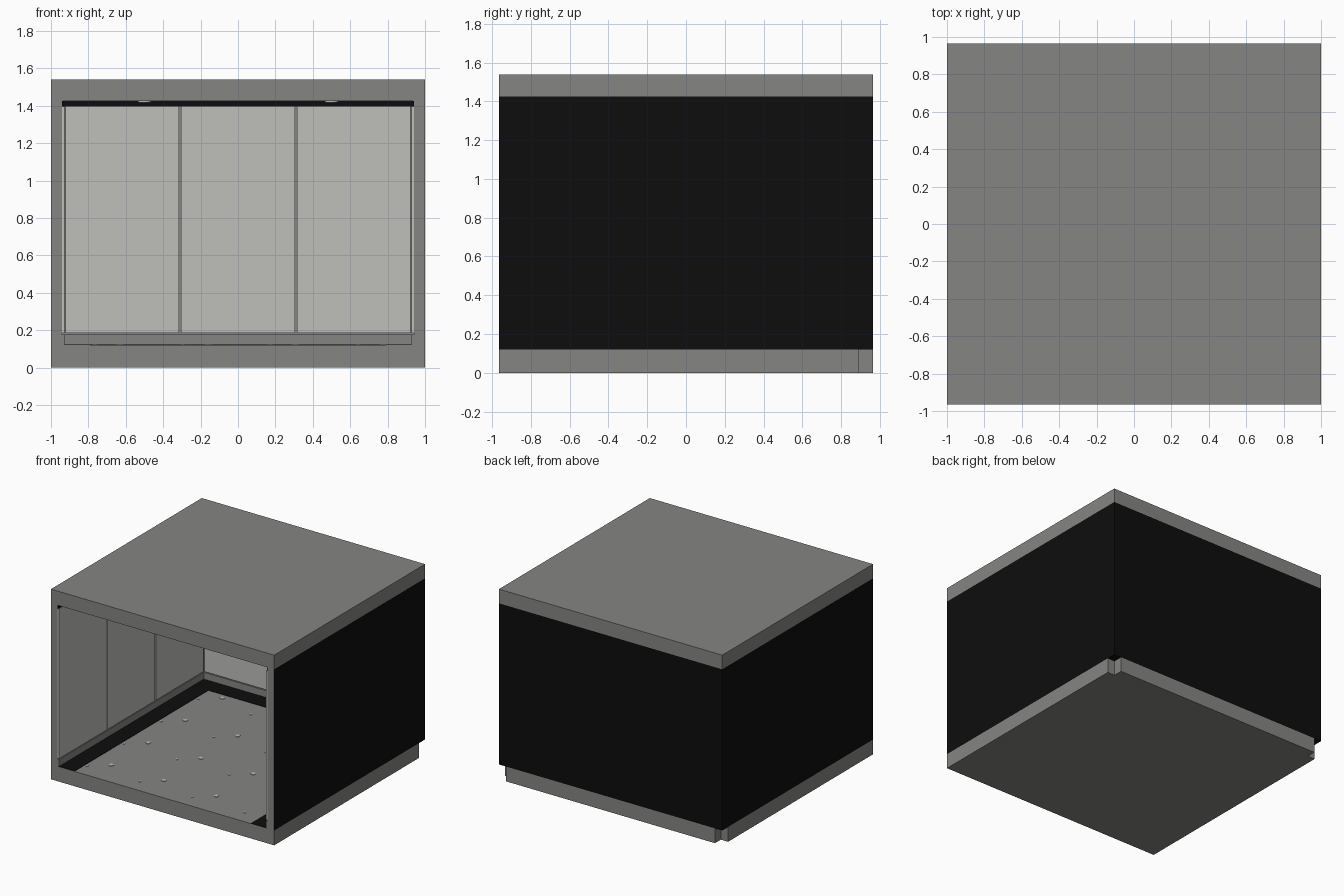
import bpy, bmesh, math, random
from mathutils import Matrix

if "Cube" in bpy.data.objects:
    bpy.data.objects.remove(bpy.data.objects["Cube"])

random.seed(4)


def mat(name, r, g, b):
    m = bpy.data.materials.new(name)
    m.diffuse_color = (r, g, b, 1)
    m.use_nodes = True
    m.node_tree.nodes["Principled BSDF"].inputs["Base Color"].default_value = m.diffuse_color
    return m


GREY = mat("concrete_grey", 0.235, 0.235, 0.225)
LIGHT = mat("pale_panel", 0.52, 0.53, 0.50)
BLACK = mat("black", 0.004, 0.004, 0.004)

X, Y, H = 1.0, 0.965, 1.54        # outer half sizes and height
IX, IY = 0.94, 0.90               # inner wall faces
Z0, Z1 = 0.12, 1.425              # floor and ceiling


def finish(name, bm, mats):
    me = bpy.data.meshes.new(name)
    bm.to_mesh(me)
    bm.free()
    for m in mats:
        me.materials.append(m)
    ob = bpy.data.objects.new(name, me)
    bpy.context.collection.objects.link(ob)
    return ob


def add_box(bm, x0, x1, y0, y1, z0, z1):
    mx = Matrix.Translation(((x0 + x1) / 2, (y0 + y1) / 2, (z0 + z1) / 2)) \
        @ Matrix.Diagonal((x1 - x0, y1 - y0, z1 - z0, 1))
    bmesh.ops.create_cube(bm, size=1, matrix=mx)


def boxes(name, items, *mats):
    bm = bmesh.new()
    for b in items:
        add_box(bm, *b)
    return finish(name, bm, mats)


def prism(name, outline, z0, z1, m):
    bm = bmesh.new()
    f = bm.faces.new([bm.verts.new((x, y, z0)) for x, y in outline])
    r = bmesh.ops.extrude_face_region(bm, geom=[f])
    for v in r["geom"]:
        if isinstance(v, bmesh.types.BMVert):
            v.co.z = z1
    bmesh.ops.recalc_face_normals(bm, faces=bm.faces)
    return finish(name, bm, [m])


# base slab with the two back corners notched out
nx, ny = 0.935, 0.89
prism("base_slab", [(-X, -Y), (X, -Y), (X, ny), (nx, ny), (nx, Y),
                    (-nx, Y), (-nx, ny), (-X, ny)], 0, Z0, GREY)

# roof slab
boxes("roof_slab", [(-X, X, -Y, Y, Z1, H)], GREY)

# walls: grey inside and on the front ends, black on the outside and beneath
walls = boxes("walls", [(-X, -IX, -Y, Y, Z0, Z1), (IX, X, -Y, Y, Z0, Z1),
                        (-IX, IX, IY, Y, Z0, Z1)], GREY, BLACK)
for p in walls.data.polygons:
    c, n = p.center, p.normal
    if abs(c.x) > X - 0.01 or c.y > Y - 0.01 or n.z < -0.5:
        p.material_index = 1

# three wall panels per side, with narrow joints
T, GAP = 0.012, 0.005
PZ0, PZ1 = 0.185, 1.395
panels = []
for i in range(3):
    w = 2 * (IX - T) / 3
    x0 = -(IX - T) + i * w
    panels.append((x0 + GAP, x0 + w - GAP, IY - T, IY, PZ0, PZ1))
    d = (IY - T + Y) / 3
    y0 = -Y + i * d
    for s in (-1, 1):
        a, b = sorted((s * IX, s * (IX - T)))
        panels.append((a, b, y0 + (GAP if i else 0.001), y0 + d - GAP, PZ0, PZ1))
boxes("wall_panels", panels, LIGHT)


def wall_strip(name, t, z0, z1, m):
    boxes(name, [(-IX, -IX + t, -Y + 0.001, IY, z0, z1),
                 (IX - t, IX, -Y + 0.001, IY, z0, z1),
                 (-IX + t, IX - t, IY - t, IY, z0, z1)], m)


# skirting board and black shadow gap under the ceiling
wall_strip("skirting", T, Z0, 0.178, GREY)
wall_strip("ceiling_gap", 0.004, PZ1, Z1, BLACK)

# black floor border along the two sides and the back
e, k = 0.15, 0.003
boxes("floor_border", [(-IX, -IX + e, -Y + 0.001, IY, Z0, Z0 + k),
                       (IX - e, IX, -Y + 0.001, IY, Z0, Z0 + k),
                       (-IX + e, IX - e, IY - e, IY, Z0, Z0 + k)], BLACK)

# pale flecks in the floor, repeating on a 4 x 4 tile grid
bm = bmesh.new()
for i in range(4):
    for j in range(4):
        cx, cy = -0.63 + 0.47 * i, -0.72 + 0.473 * j
        for dx, dy, r in ((0, 0, 0.02), (-0.135, -0.115, 0.011)):
            x, y = cx + dx, cy + dy
            if abs(x) > IX - e or y > IY - e:
                continue
            mx = Matrix.Translation((x, y, Z0 + 0.002)) \
                @ Matrix.Rotation(random.uniform(0, math.pi), 4, 'Z')
            bmesh.ops.create_cone(bm, cap_ends=True, segments=6, radius1=r,
                                  radius2=r, depth=0.004, matrix=mx)
finish("floor_flecks", bm, [LIGHT])

# round ceiling lights
bm = bmesh.new()
for x in (-0.5, 0.5):
    for y in (-0.48, 0.42):
        bmesh.ops.create_cone(bm, cap_ends=True, segments=24, radius1=0.034,
                              radius2=0.034, depth=0.009,
                              matrix=Matrix.Translation((x, y, Z1 - 0.0045)))
finish("ceiling_lights", bm, [LIGHT])
